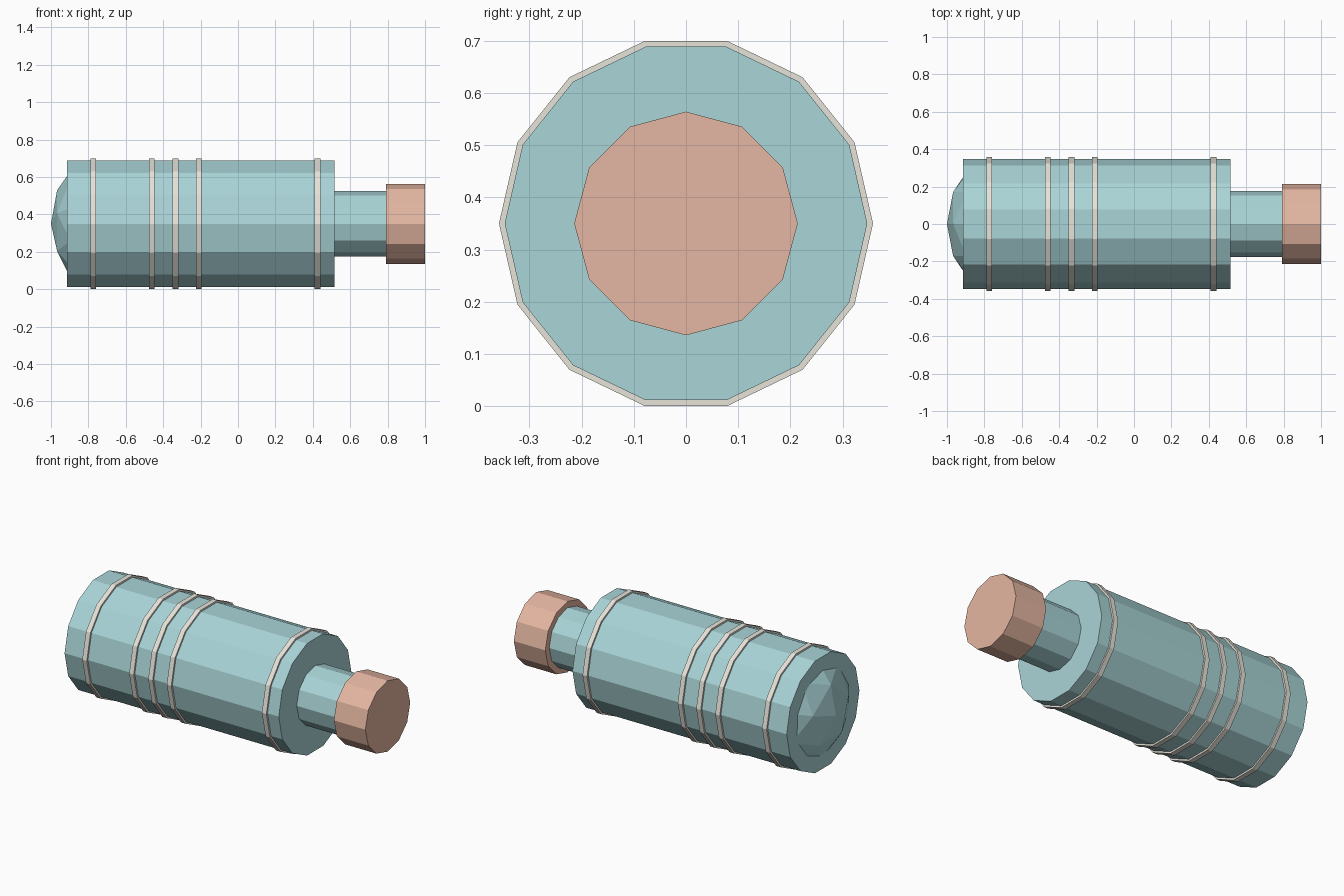
import bpy
from math import pi

if "Cube" in bpy.data.objects:
    bpy.data.objects.remove(bpy.data.objects["Cube"])

CZ = 0.35  # height of the long axis


def material(name, rgb):
    m = bpy.data.materials.new(name)
    m.diffuse_color = (*rgb, 1)
    m.use_nodes = True
    m.node_tree.nodes["Principled BSDF"].inputs["Base Color"].default_value = m.diffuse_color
    return m


teal = material("teal", (0.40, 0.66, 0.68))
cream = material("cream", (0.80, 0.77, 0.70))
salmon = material("salmon", (0.78, 0.47, 0.36))


def finish(name, mat):
    ob = bpy.context.object
    ob.name = name
    ob.data.materials.append(mat)
    return ob


def drum(name, x0, x1, radius, sides, mat):
    # Faceted cylinder along x with a corner on the y axis
    bpy.ops.mesh.primitive_cylinder_add(vertices=sides, radius=radius, depth=x1 - x0,
                                        location=((x0 + x1) / 2, 0, CZ),
                                        rotation=(0, pi / 2, 0))
    return finish(name, mat)


# Main barrel, neck and end cap
drum("barrel", -0.915, 0.515, 0.347, 14, teal)
drum("neck", 0.50, 0.80, 0.176, 12, teal)
drum("end_cap", 0.79, 1.0, 0.214, 12, salmon)

# Raised bands around the barrel
for i, x in enumerate((-0.774, -0.461, -0.334, -0.21, 0.425)):
    drum(f"band_{i + 1}", x - 0.015, x + 0.015, 0.358, 14, cream)

# Shallow faceted dome on the closed end
bpy.ops.mesh.primitive_ico_sphere_add(subdivisions=2, radius=1, location=(-0.78, 0, CZ),
                                      rotation=(0, -pi / 2, 0))
dome = finish("dome", teal)
dome.scale = (0.342, 0.342, 0.22)

# Turn the barrel and bands so their corners lie on the y axis
for ob in bpy.data.objects:
    if ob.name == "barrel" or ob.name.startswith("band"):
        ob.rotation_euler = (0, pi / 2, 0)
